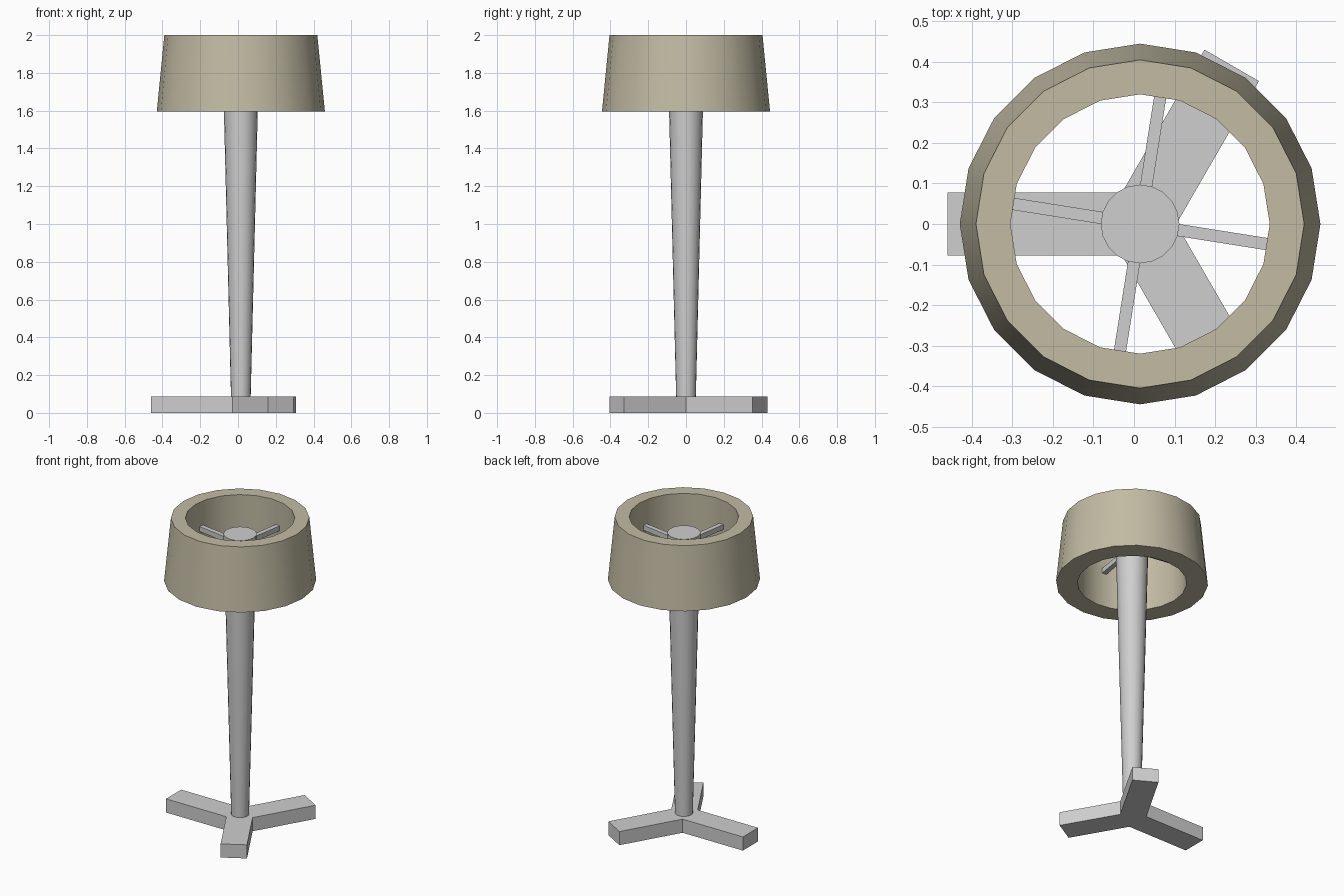
import bpy, bmesh, math
from mathutils import Vector, Matrix

if "Cube" in bpy.data.objects:
    bpy.data.objects.remove(bpy.data.objects["Cube"])

CX = 0.015  # axis of the pole and shade


def material(name, rgb):
    m = bpy.data.materials.new(name)
    m.diffuse_color = (*rgb, 1)
    m.use_nodes = True
    m.node_tree.nodes["Principled BSDF"].inputs["Base Color"].default_value = m.diffuse_color
    return m


GREY = material("light grey metal", (0.62, 0.62, 0.62))
TAN = material("pale tan fabric", (0.54, 0.50, 0.37))


def add(name, bm, mat, smooth=False):
    bmesh.ops.recalc_face_normals(bm, faces=bm.faces)
    me = bpy.data.meshes.new(name)
    bm.to_mesh(me)
    bm.free()
    me.materials.append(mat)
    ob = bpy.data.objects.new(name, me)
    bpy.context.collection.objects.link(ob)
    if smooth:
        bpy.ops.object.select_all(action='DESELECT')
        bpy.context.view_layer.objects.active = ob
        ob.select_set(True)
        bpy.ops.object.shade_smooth_by_angle(angle=math.radians(35))
    return ob


def lathe(name, profile, sides, mat, closed):
    """Turn (radius, z) points about the axis; open profiles get end caps."""
    bm = bmesh.new()
    rings = []
    for r, z in profile:
        rings.append([bm.verts.new((CX + r * math.cos(2 * math.pi * i / sides),
                                    r * math.sin(2 * math.pi * i / sides), z))
                      for i in range(sides)])
    pairs = list(zip(rings, rings[1:]))
    if closed:
        pairs.append((rings[-1], rings[0]))
    else:
        bm.faces.new(rings[0])
        bm.faces.new(rings[-1])
    for a, b in pairs:
        for i in range(sides):
            j = (i + 1) % sides
            bm.faces.new((a[i], a[j], b[j], b[i]))
    return add(name, bm, mat, True)


# Thick tapered shade with a straight round opening
lathe("lamp_shade", [(0.445, 1.595), (0.405, 2.0), (0.32, 2.0), (0.32, 1.595)], 20, TAN, True)

# Pole, wider at the top
lathe("pole", [(0.052, 0.08), (0.097, 1.897)], 20, GREY, False)

# Four spokes holding the shade
for k in range(4):
    bm = bmesh.new()
    bmesh.ops.create_cube(bm, size=1)
    r0, r1 = 0.07, 0.325
    bm.transform(Matrix.Translation((CX, 0, 1.83))
                 @ Matrix.Rotation(math.radians(81 + 90 * k), 4, 'Z')
                 @ Matrix.Translation(((r0 + r1) / 2, 0, 0))
                 @ Matrix.Diagonal((r1 - r0, 0.03, 0.032, 1)))
    add(f"shade_spoke_{k + 1}", bm, GREY)

# Three-legged base: one star outline, extruded
half, height = 0.0775, 0.088
bm = bmesh.new()
outline = []
for deg, length in ((60, 0.452), (180, 0.475), (300, 0.423)):
    a = math.radians(deg)
    d, n = Vector((math.cos(a), math.sin(a), 0)), Vector((-math.sin(a), math.cos(a), 0))
    c = Vector((CX, 0, 0))
    inner = math.radians(deg + 60)
    notch = Vector((math.cos(inner), math.sin(inner), 0)) * half / math.sin(math.radians(60))
    outline += [c + d * length - n * half, c + d * length + n * half, c + notch]
face = bm.faces.new([bm.verts.new(p) for p in outline])
ext = bmesh.ops.extrude_face_region(bm, geom=[face], use_keep_orig=True)
bmesh.ops.translate(bm, vec=(0, 0, height),
                    verts=[g for g in ext["geom"] if isinstance(g, bmesh.types.BMVert)])
add("three_leg_base", bm, GREY)
